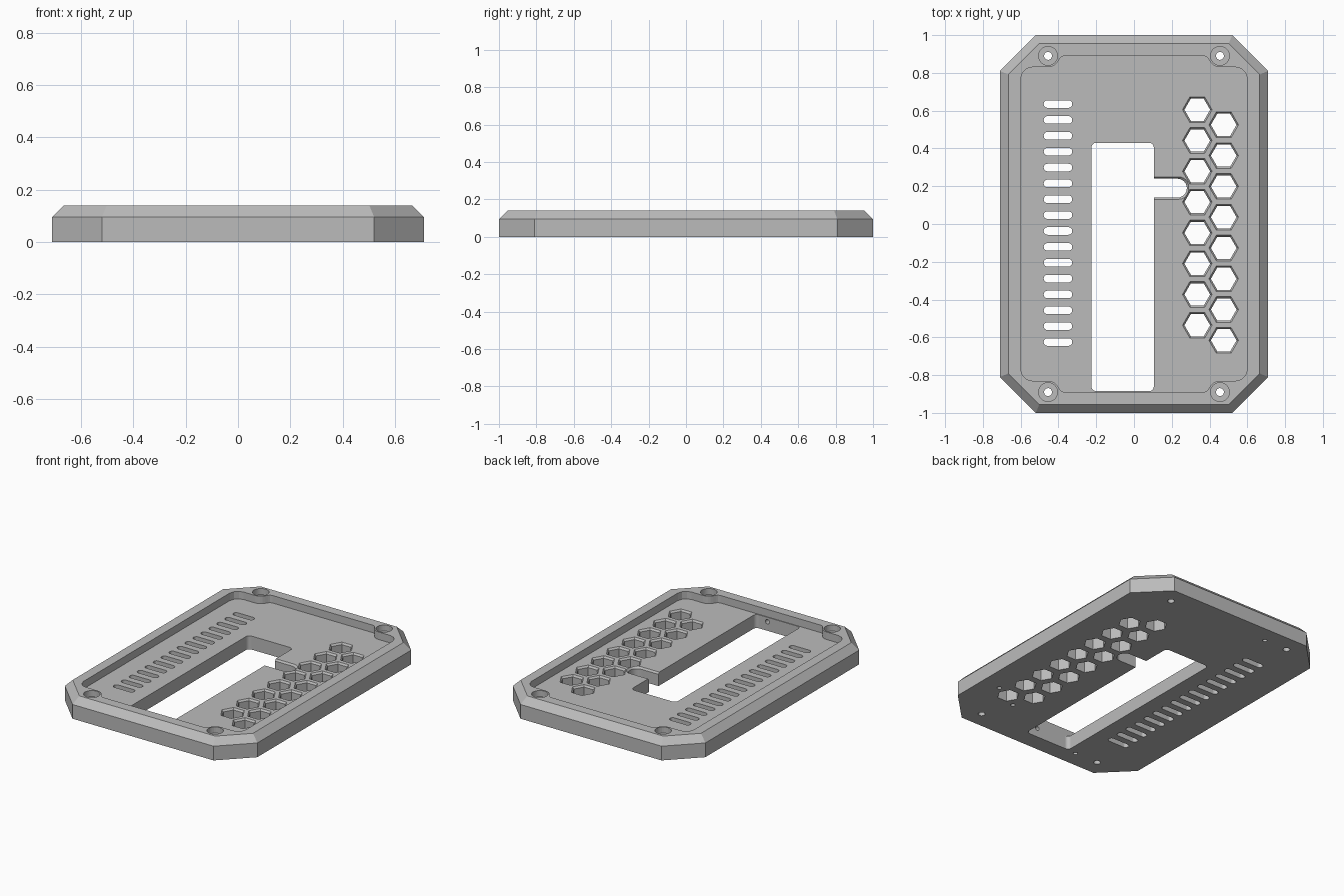
import bpy, bmesh
from math import pi, cos, sin

cube = bpy.data.objects.get("Cube")
if cube:
    bpy.data.objects.remove(cube)

FLOOR, TOP = 0.09, 0.14

grey = bpy.data.materials.new("plain grey")
grey.use_nodes = True
grey.diffuse_color = (0.5, 0.5, 0.5, 1)
grey.node_tree.nodes["Principled BSDF"].inputs["Base Color"].default_value = (0.5, 0.5, 0.5, 1)


def loft(bm, layers):
    """Closed solid through stacked outlines, given as (points, z)."""
    rings = [[bm.verts.new((x, y, z)) for x, y in pts] for pts, z in layers]
    n = len(rings[0])
    for a, b in zip(rings, rings[1:]):
        for i in range(n):
            j = (i + 1) % n
            bm.faces.new((a[i], a[j], b[j], b[i]))
    bm.faces.new(rings[0][::-1])
    bm.faces.new(rings[-1])


def make(name, solids):
    bm = bmesh.new()
    for layers in solids:
        loft(bm, layers)
    bmesh.ops.recalc_face_normals(bm, faces=bm.faces)
    mesh = bpy.data.meshes.new(name)
    bm.to_mesh(mesh)
    bm.free()
    mesh.materials.append(grey)
    obj = bpy.data.objects.new(name, mesh)
    bpy.context.collection.objects.link(obj)
    return obj


def circle(cx, cy, r, n=24):
    return [(cx + r * cos(2 * pi * i / n), cy + r * sin(2 * pi * i / n)) for i in range(n)]


def rounded(x0, x1, y0, y1, r, n=6):
    """Rectangle with rounded corners."""
    corners = [(x1 - r, y1 - r), (x0 + r, y1 - r), (x0 + r, y0 + r), (x1 - r, y0 + r)]
    return [(cx + r * cos(pi / 2 * (q + i / n)), cy + r * sin(pi / 2 * (q + i / n)))
            for q, (cx, cy) in enumerate(corners) for i in range(n + 1)]


def octagon(inset):
    x, y, c = 0.71 - inset, 1 - inset, 0.19 - inset * 0.586
    return [(x, y - c), (x - c, y), (c - x, y), (-x, y - c),
            (-x, c - y), (c - x, -y), (x - c, -y), (x, c - y)]


def through(pts, low=-0.1, high=0.3):
    return [(pts, low), (pts, high)]


def flared(shape):
    """Through cut with a small chamfer at the floor; shape(grow) gives the outline."""
    return [(shape(0), -0.1), (shape(0), FLOOR - 0.012), (shape(0.009), FLOOR), (shape(0.009), 0.3)]


# Chamfered plate
plate = make("cover_plate", [[(octagon(0), 0), (octagon(0), 0.095), (octagon(0.045), TOP)]])

# Pocket outline: one quarter, stepping around the screw boss, mirrored
quarter = [(0.6, 0.77), (0.59, 0.802), (0.57, 0.822), (0.54, 0.83)]
quarter += [(0.455 + 0.06 * cos(a * pi / 12), 0.89 + 0.06 * sin(a * pi / 12)) for a in range(-6, -1)]
quarter += [(0.5 - 0.1 * 1.0, 0.872), (0.39, 0.883), (0.37, 0.89)]
quarter = [p for p in quarter if not (p[0] > 0.46 and p[1] > 0.83 and p[0] < 0.53)]
boss = [(0.455 - 0.06 * sin(a * pi / 12), 0.89 - 0.06 * cos(a * pi / 12)) for a in range(5)]
quarter = quarter[:4] + boss + [(0.393, 0.875), (0.385, 0.885), (0.37, 0.89)]
half = quarter + [(-x, y) for x, y in reversed(quarter)]
pocket = half + [(x, -y) for x, y in reversed(half)]

# Cutters
screws = [(sx * 0.455, sy * 0.89) for sx in (1, -1) for sy in (1, -1)]
pins = [(-0.285, 0.89), (-0.285, -0.89), (0.575, -0.58), (0.38, -0.686)]
hexes = [(x, y - 0.163 * k) for x, y in ((0.335, 0.605), (0.475, 0.525)) for k in range(8)]
slots = [0.635 - 0.084 * k for k in range(16)]

cutters = [
    make("pocket_cutter", [through(pocket, FLOOR)]),
    make("window_cutter", [through(rounded(-0.225, 0.105, -0.885, 0.43, 0.025))]),
    make("notch_cutter", [flared(lambda g: rounded(0, 0.28 + g, 0.14 - g, 0.24 + g, 0.05))]),
    make("vent_cutter", [flared(lambda g, x=x, y=y: circle(x, y, 0.068 + g * 1.15, 6)) for x, y in hexes]),
    make("slot_cutter", [through(rounded(-0.478, -0.327, y - 0.02, y + 0.02, 0.0195)) for y in slots]),
    make("screw_cutter", [[(circle(x, y, 0.021), -0.1), (circle(x, y, 0.021), 0.1),
                           (circle(x, y, 0.05), 0.1), (circle(x, y, 0.05), 0.3)] for x, y in screws]),
    make("pin_cutter", [through(circle(x, y, 0.014, 16), -0.1, 0.05) for x, y in pins]),
]

# Blind side hole in the window's end wall
side = make("side_hole_cutter", [through(circle(0, 0, 0.015, 16), -0.03, 0.06)])
side.location = (0.02, -0.9, 0.06)
side.rotation_euler = (-pi / 2, 0, 0)
cutters.append(side)

for c in cutters:
    c.hide_render = True
    mod = plate.modifiers.new(c.name, "BOOLEAN")
    mod.operation, mod.solver, mod.object = "DIFFERENCE", "EXACT", c

# Bake the cuts and drop the cutters
bpy.context.view_layer.update()
baked = bpy.data.meshes.new_from_object(plate.evaluated_get(bpy.context.evaluated_depsgraph_get()))
plate.modifiers.clear()
plate.data = baked
for c in cutters:
    bpy.data.objects.remove(c)
